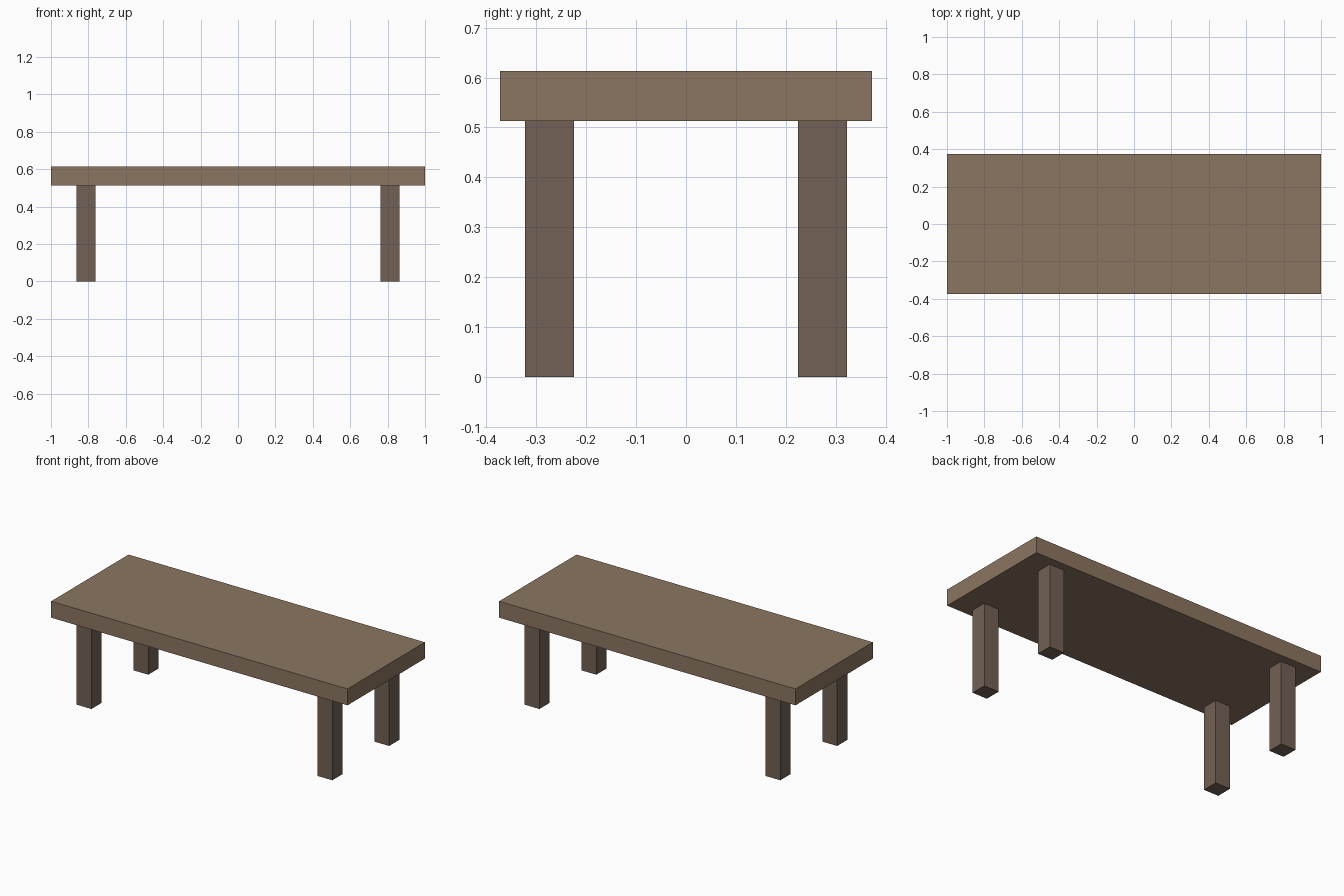
import bpy

if "Cube" in bpy.data.objects:
    bpy.data.objects.remove(bpy.data.objects["Cube"])


def material(name, color):
    mat = bpy.data.materials.new(name)
    mat.diffuse_color = (*color, 1.0)
    mat.use_nodes = True
    mat.node_tree.nodes["Principled BSDF"].inputs["Base Color"].default_value = mat.diffuse_color
    return mat


def box(name, center, size, mat):
    bpy.ops.mesh.primitive_cube_add(size=1, location=center)
    obj = bpy.context.object
    obj.name = name
    obj.scale = size
    bpy.ops.object.transform_apply(location=False, rotation=False, scale=True)
    obj.data.materials.append(mat)
    return obj


top_wood = material("top_wood", (0.26, 0.18, 0.12))
leg_wood = material("leg_wood", (0.17, 0.12, 0.09))

TOP_Z, UNDER_Z = 0.613, 0.513

# Table top slab
box("table_top", (0, 0, (TOP_Z + UNDER_Z) / 2),
    (2.0, 0.746, TOP_Z - UNDER_Z), top_wood)

# Four square legs
for y_side, y_name in ((-1, "front"), (1, "back")):
    for x_side, x_name in ((-1, "left"), (1, "right")):
        box(f"{y_name}_{x_name}_leg",
            (x_side * 0.813, y_side * 0.274, UNDER_Z / 2),
            (0.1, 0.098, UNDER_Z), leg_wood)
